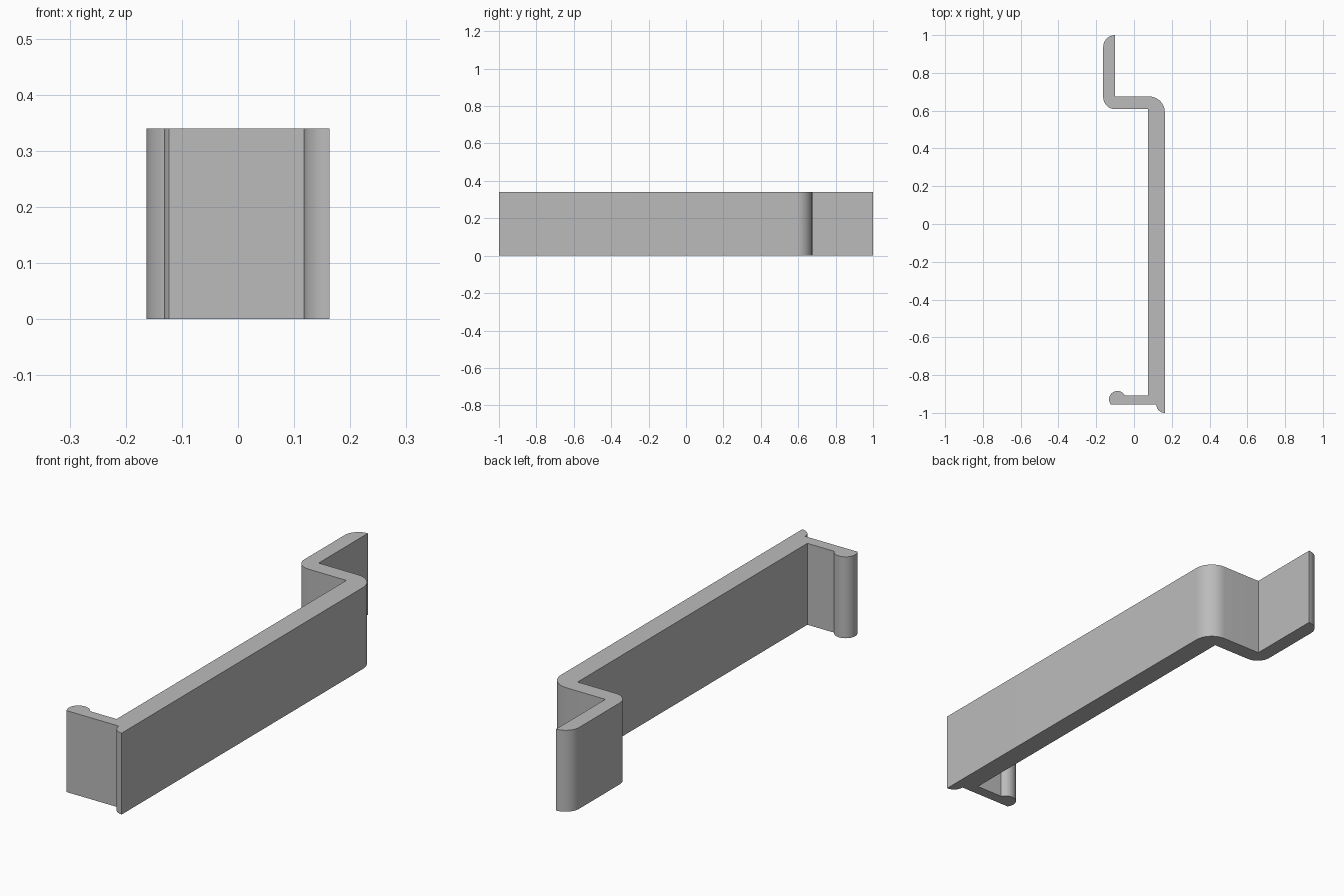
import bpy
import bmesh
from math import cos, sin, radians, asin

cube = bpy.data.objects.get("Cube")
if cube:
    bpy.data.objects.remove(cube, do_unlink=True)

HEIGHT = 0.34
OUT, INNER = 0.163, 0.075        # faces of the long plate
LOW, HIGH = 0.608, 0.675         # faces of the step
LIP = -0.1                       # inner face of the rear lip
ARM_LOW, ARM_HIGH = -0.955, -0.908
BEAD = (-0.088, -0.928, 0.044)   # x, y, radius


def arc(cx, cy, r, start, end, steps=14):
    """Points along a circular arc, angles in degrees."""
    angles = [radians(start + (end - start) * i / steps) for i in range(steps + 1)]
    return [(cx + r * cos(a), cy + r * sin(a)) for a in angles]


def bead_angle(y):
    return asin((y - BEAD[1]) / BEAD[2]) * 180 / 3.14159265


# Outline, counter-clockwise from the front tip
profile = [(OUT, -1.0)]
profile += arc(OUT - 0.083, HIGH - 0.083, 0.083, 0, 90)           # outer bend
profile += [(LIP, HIGH), (LIP, 1.0)]                              # rear lip
profile += arc(LIP, 1.0 - 0.063, 0.063, 90, 180)[1:]              # rounded lip end
profile += arc(LIP, LOW + 0.063, 0.063, 180, 270)                 # lower bend
profile += [(INNER, LOW), (INNER, ARM_HIGH)]                      # long plate
profile += arc(*BEAD, bead_angle(ARM_HIGH), 180 - bead_angle(ARM_LOW), 28)  # bead
profile += arc(OUT, ARM_LOW, 0.045, 180, 270)[:-1]                # rounded front tip

# Extrude the outline upward
bm = bmesh.new()
base = bm.faces.new([bm.verts.new((x, y, 0)) for x, y in profile])
top = bmesh.ops.extrude_face_region(bm, geom=[base], use_keep_orig=True)
bmesh.ops.translate(bm, vec=(0, 0, HEIGHT),
                    verts=[g for g in top["geom"] if isinstance(g, bmesh.types.BMVert)])
bmesh.ops.recalc_face_normals(bm, faces=bm.faces)
mesh = bpy.data.meshes.new("bent_clip")
bm.to_mesh(mesh)
bm.free()

clip = bpy.data.objects.new("bent_clip", mesh)
bpy.context.collection.objects.link(clip)

# Plain grey finish
grey = bpy.data.materials.new("plain_grey")
grey.use_nodes = True
colour = (0.5, 0.5, 0.5, 1)
grey.diffuse_color = colour
grey.node_tree.nodes["Principled BSDF"].inputs["Base Color"].default_value = colour
mesh.materials.append(grey)

bpy.context.view_layer.objects.active = clip
clip.select_set(True)
bpy.ops.object.shade_smooth_by_angle(angle=radians(30))
